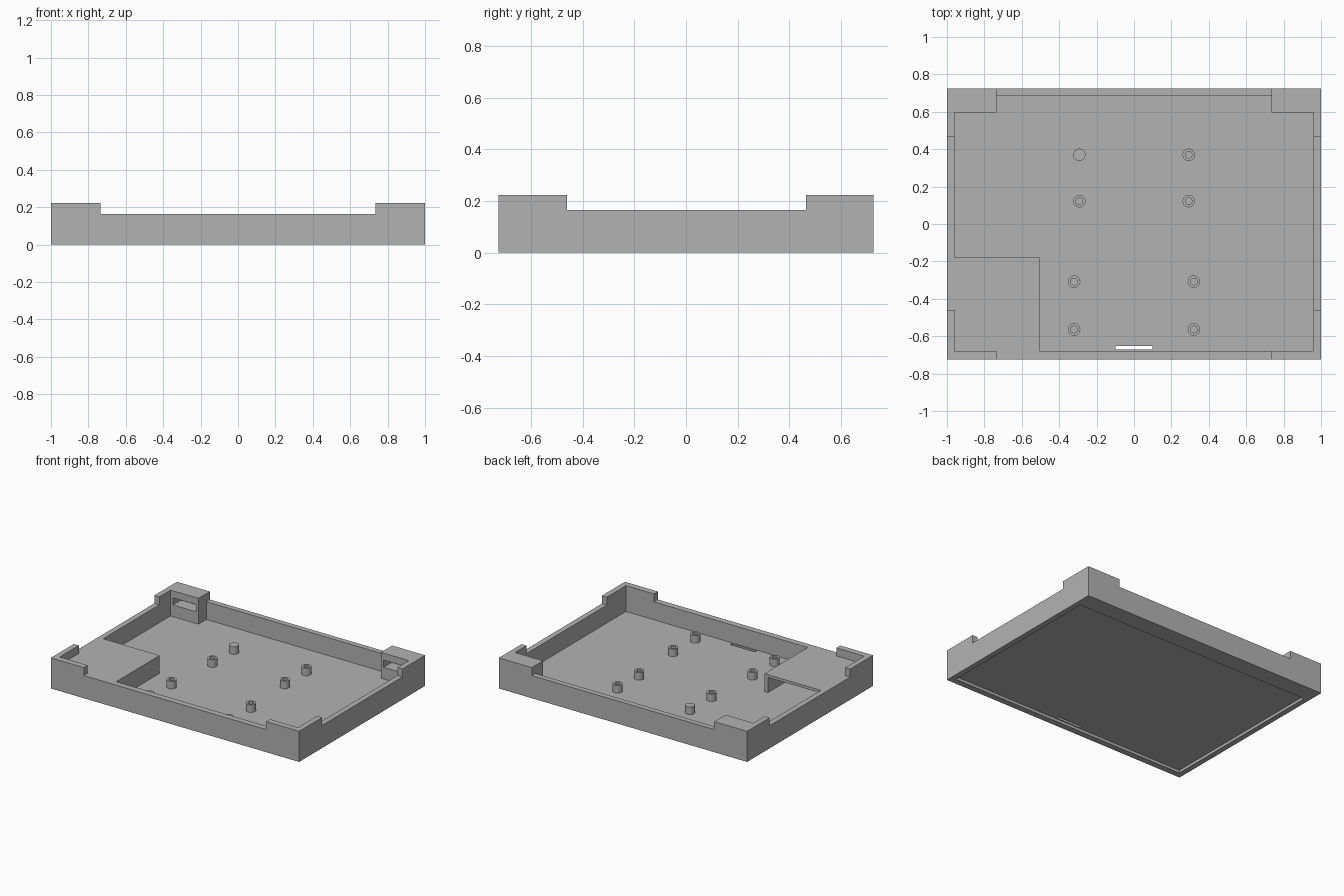
import bpy, bmesh, math
from mathutils import Matrix, Vector

if "Cube" in bpy.data.objects:
    bpy.data.objects.remove(bpy.data.objects["Cube"])

grey = bpy.data.materials.new("plain grey")
grey.use_nodes = True
colour = (0.45, 0.45, 0.45, 1)
grey.diffuse_color = colour
grey.node_tree.nodes["Principled BSDF"].inputs["Base Color"].default_value = colour

WIDE, DEEP, TALL = 1.0, 0.725, 0.223      # half width, half depth, corner height
IN_X, FRONT_IN, BACK_IN = 0.96, -0.68, 0.685
BLOCK_X, BLOCK_Y = 0.735, 0.595           # inner edges of the corner blocks
FLOOR, RIM, OVER = 0.035, 0.165, 0.5


def new_object(name, bm):
    mesh = bpy.data.meshes.new(name)
    bmesh.ops.recalc_face_normals(bm, faces=bm.faces)
    bm.to_mesh(mesh)
    bm.free()
    mesh.materials.append(grey)
    obj = bpy.data.objects.new(name, mesh)
    bpy.context.collection.objects.link(obj)
    return obj


def box(name, x, y, z):
    bm = bmesh.new()
    size = Vector((x[1] - x[0], y[1] - y[0], z[1] - z[0]))
    mid = Vector((sum(x), sum(y), sum(z))) / 2
    bmesh.ops.create_cube(bm, size=1, matrix=Matrix.Translation(mid) @ Matrix.Diagonal(size.to_4d()))
    return new_object(name, bm)


def cut(target, x, y, z):
    cutter = box("cutter", x, y, z)
    cutter.hide_render = True
    mod = target.modifiers.new("cut", "BOOLEAN")
    mod.operation, mod.solver, mod.object = "DIFFERENCE", "EXACT", cutter
    bpy.context.view_layer.objects.active = target
    bpy.ops.object.modifier_apply(modifier=mod.name)
    bpy.data.objects.remove(cutter)


def lathe(name, profile, at, steps=32):
    bm = bmesh.new()
    verts = [bm.verts.new((r, 0, z)) for r, z in profile]
    edges = [bm.edges.new(pair) for pair in zip(verts, verts[1:])]
    bmesh.ops.spin(bm, geom=verts + edges, cent=(0, 0, 0), axis=(0, 0, 1),
                   angle=math.tau, steps=steps, use_duplicate=False)
    bmesh.ops.remove_doubles(bm, verts=bm.verts, dist=1e-5)
    obj = new_object(name, bm)
    obj.location = (*at, 0)
    bpy.ops.object.select_all(action="DESELECT")
    obj.select_set(True)
    bpy.context.view_layer.objects.active = obj
    bpy.ops.object.shade_smooth_by_angle(angle=math.radians(30))
    return obj


# Tray body: cavity, lowered rims between the corners, underside recess
tray = box("tray_body", (-WIDE, WIDE), (-DEEP, DEEP), (0, TALL))
cut(tray, (-IN_X, IN_X), (FRONT_IN, BLOCK_Y), (FLOOR, OVER))
cut(tray, (-BLOCK_X, BLOCK_X), (0, BACK_IN), (FLOOR, OVER))
cut(tray, (-BLOCK_X, BLOCK_X), (-1, 1), (RIM, OVER))
cut(tray, (-2, 2), (-0.46, 0.465), (RIM, OVER))
cut(tray, (-IN_X, IN_X), (FRONT_IN, BLOCK_Y), (-OVER, 0.02))

# Floor slot, and a pocket in each back corner block
cut(tray, (-0.1, 0.1), (-0.672, -0.652), (-OVER, 0.1))
for x in ((-0.94, -0.757), (0.757, 0.94)):
    cut(tray, x, (0.5, BACK_IN), (0.12, 0.172))

# Corner compartment, open at its back
box("compartment_lid", (-IN_X, -0.505), (FRONT_IN, -0.18), (0.145, RIM))
box("compartment_wall", (-0.535, -0.505), (FRONT_IN, -0.18), (FLOOR, 0.145))

# Mounting posts: one solid, the rest with screw holes
R, HOLE, TOP = 0.033, 0.018, 0.09
hollow = [(R, FLOOR), (R, TOP), (HOLE, TOP), (HOLE, FLOOR + 0.005), (0, FLOOR + 0.005)]
solid = [(R, FLOOR), (R, TOP), (0, TOP)]
rows = ((0.292, 0.37), (0.292, 0.122), (0.32, -0.308), (0.32, -0.564))
for i, (x, y) in enumerate(rows):
    for side, sx in (("left", 1), ("right", -1)):
        profile = solid if (i == 0 and sx < 0) else hollow
        lathe(f"post_{side}_{i + 1}", profile, (sx * x, y))
